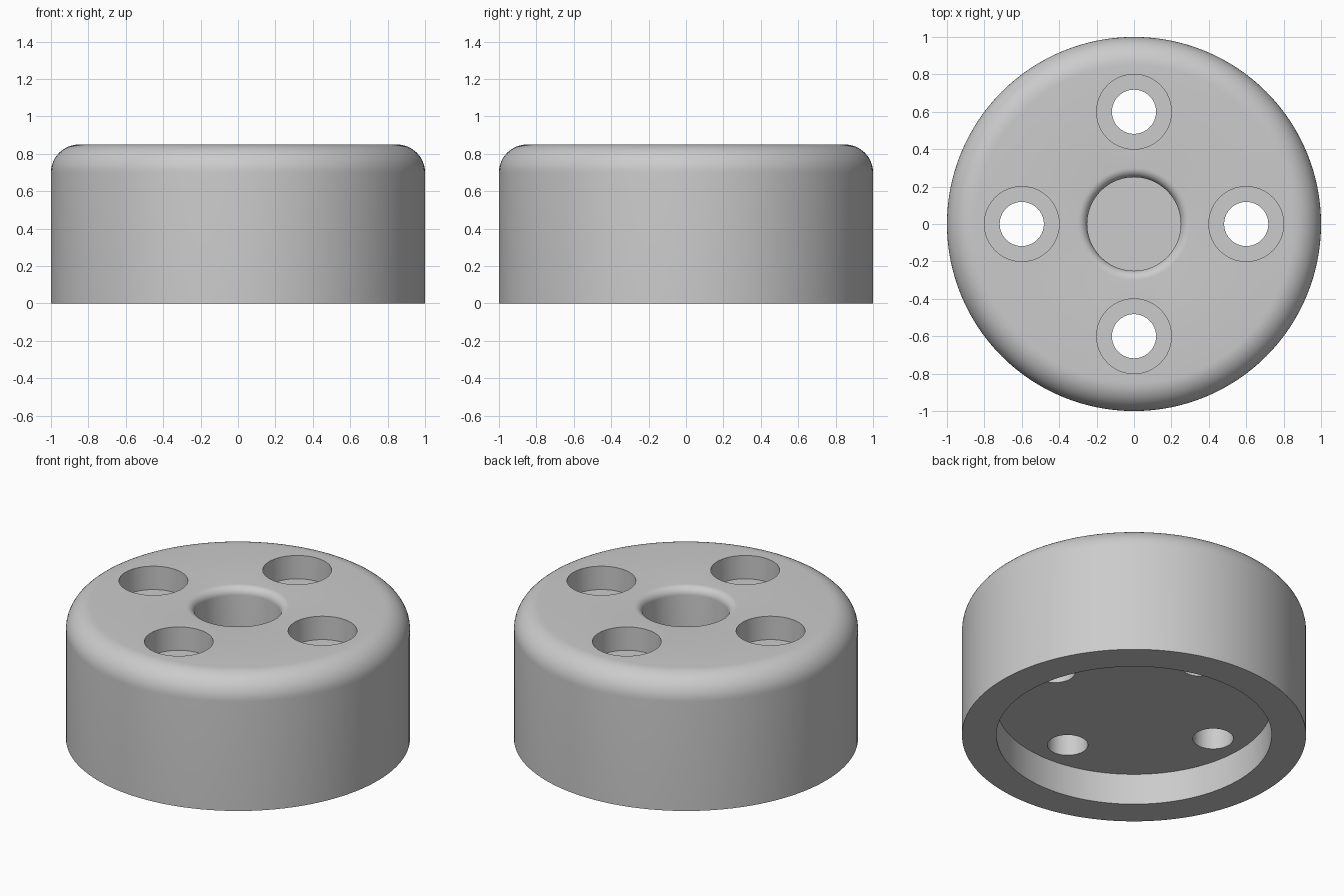
import bpy, bmesh
from math import sin, cos, pi, radians
from mathutils import Vector

if "Cube" in bpy.data.objects:
    bpy.data.objects.remove(bpy.data.objects["Cube"], do_unlink=True)

HEIGHT, SEGMENTS = 0.85, 128
EDGE_R, LIP_R = 0.15, 0.05
BORE_R, BORE_DEPTH = 0.25, 0.5
RECESS_R, RECESS_DEPTH = 0.8, 0.2
BOLT_CIRCLE, BOLT_R, SINK_R, SINK_DEPTH = 0.6, 0.118, 0.2, 0.15

grey = bpy.data.materials.new("plain grey")
grey.use_nodes = True
colour = (0.6, 0.6, 0.6, 1)
grey.diffuse_color = colour
grey.node_tree.nodes["Principled BSDF"].inputs["Base Color"].default_value = colour


def arc(cx, cz, r, start, end, steps):
    angles = [radians(start + (end - start) * i / steps) for i in range(steps + 1)]
    return [(cx + r * cos(a), cz + r * sin(a)) for a in angles]


def lathe(name, profile, segments):
    """Spin an (r, z) profile that starts and ends on the axis."""
    bm = bmesh.new()
    verts = [bm.verts.new((r, 0, z)) for r, z in profile]
    edges = [bm.edges.new(pair) for pair in zip(verts, verts[1:])]
    bmesh.ops.spin(bm, geom=verts + edges, cent=(0, 0, 0), axis=(0, 0, 1),
                   angle=2 * pi, steps=segments)
    bmesh.ops.remove_doubles(bm, verts=bm.verts, dist=1e-4)
    bmesh.ops.recalc_face_normals(bm, faces=bm.faces)
    mesh = bpy.data.meshes.new(name)
    bm.to_mesh(mesh)
    bm.free()
    mesh.materials.append(grey)
    obj = bpy.data.objects.new(name, mesh)
    bpy.context.collection.objects.link(obj)
    return obj


# Round body: recess below, rounded outer edge, blind centre bore with soft lip
profile = [(0, RECESS_DEPTH), (RECESS_R, RECESS_DEPTH), (RECESS_R, 0), (1, 0)]
profile += arc(1 - EDGE_R, HEIGHT - EDGE_R, EDGE_R, 0, 90, 12)
profile += arc(BORE_R + LIP_R, HEIGHT - LIP_R, LIP_R, 90, 180, 8)
profile += [(BORE_R, HEIGHT - BORE_DEPTH), (0, HEIGHT - BORE_DEPTH)]
body = lathe("round_body", profile, SEGMENTS)

# Four counterbored bolt holes
floor = HEIGHT - SINK_DEPTH
hole_profile = [(0, -0.1), (BOLT_R, -0.1), (BOLT_R, floor), (SINK_R, floor),
                (SINK_R, HEIGHT + 0.1), (0, HEIGHT + 0.1)]
cutters = []
for i in range(4):
    cutter = lathe("bolt_hole_cutter", hole_profile, 64)
    cutter.location = Vector((cos(i * pi / 2), sin(i * pi / 2), 0)) * BOLT_CIRCLE
    cutter.hide_render = True
    cutters.append(cutter)
    cut = body.modifiers.new("bolt_hole", "BOOLEAN")
    cut.operation, cut.solver, cut.object = "DIFFERENCE", "EXACT", cutter

bpy.ops.object.select_all(action="DESELECT")
body.select_set(True)
bpy.context.view_layer.objects.active = body
for name in [m.name for m in body.modifiers]:
    bpy.ops.object.modifier_apply(modifier=name)
for cutter in cutters:
    bpy.data.objects.remove(cutter, do_unlink=True)
bpy.ops.object.shade_smooth_by_angle(angle=radians(30))
